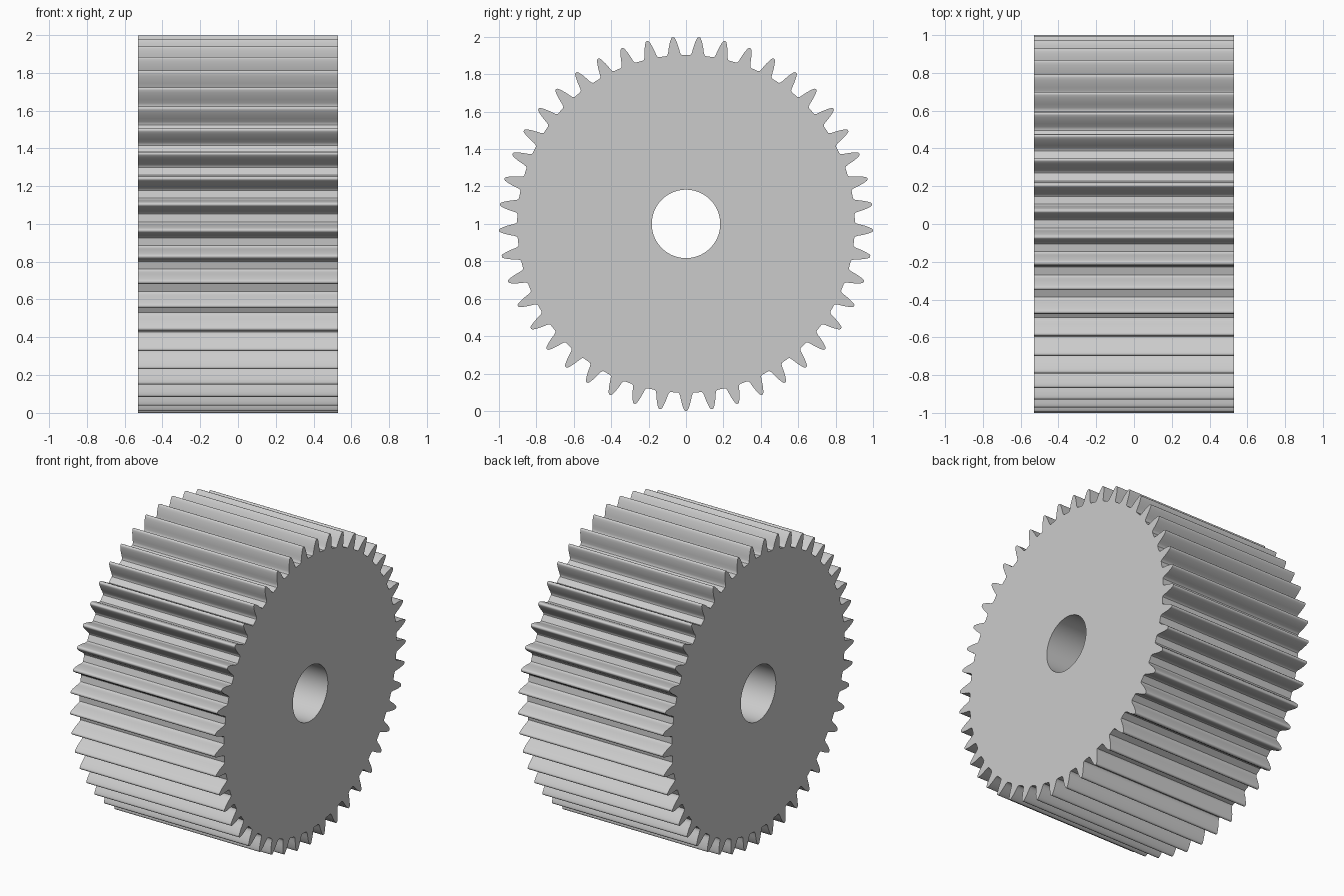
import bpy, bmesh, math

if "Cube" in bpy.data.objects:
    bpy.data.objects.remove(bpy.data.objects["Cube"])

TEETH = 45
HALF_WIDTH = 0.53
BORE_RADIUS = 0.183
BORE_SIDES = 96

# One tooth flank from root to tip: (radius, half thickness)
FLANK = [(0.903, 0.042), (0.908, 0.036), (0.920, 0.0315), (0.940, 0.0275),
         (0.960, 0.0225), (0.980, 0.016), (0.993, 0.0105), (0.998, 0.007),
         (1.000, 0.003)]


def ring(bm, polar):
    """Closed edge loop in the YZ plane; angle 0 points straight down."""
    verts = [bm.verts.new((-HALF_WIDTH, r * math.sin(a), 1 - r * math.cos(a)))
             for r, a in polar]
    return [bm.edges.new((v, verts[(i + 1) % len(verts)]))
            for i, v in enumerate(verts)]


# Toothed outline, with one tooth centred at the bottom
outline = []
for i in range(TEETH):
    mid = math.tau * i / TEETH
    outline += [(r, mid - w / r) for r, w in FLANK]
    outline += [(r, mid + w / r) for r, w in reversed(FLANK)]

bore = [(BORE_RADIUS, math.tau * i / BORE_SIDES) for i in range(BORE_SIDES)]

# Fill the end face around the bore and extrude it along the axle
bm = bmesh.new()
edges = ring(bm, outline) + ring(bm, bore)
bmesh.ops.triangle_fill(bm, edges=edges, use_beauty=True, normal=(-1, 0, 0))
result = bmesh.ops.extrude_face_region(bm, geom=bm.faces[:], use_keep_orig=True)
moved = [g for g in result["geom"] if isinstance(g, bmesh.types.BMVert)]
bmesh.ops.translate(bm, verts=moved, vec=(2 * HALF_WIDTH, 0, 0))
bmesh.ops.recalc_face_normals(bm, faces=bm.faces[:])

mesh = bpy.data.meshes.new("spur_gear")
bm.to_mesh(mesh)
bm.free()
gear = bpy.data.objects.new("spur_gear", mesh)
bpy.context.collection.objects.link(gear)

# Smooth flanks and bore, crisp end faces
bpy.context.view_layer.objects.active = gear
gear.select_set(True)
bpy.ops.object.shade_smooth_by_angle(angle=math.radians(30))
